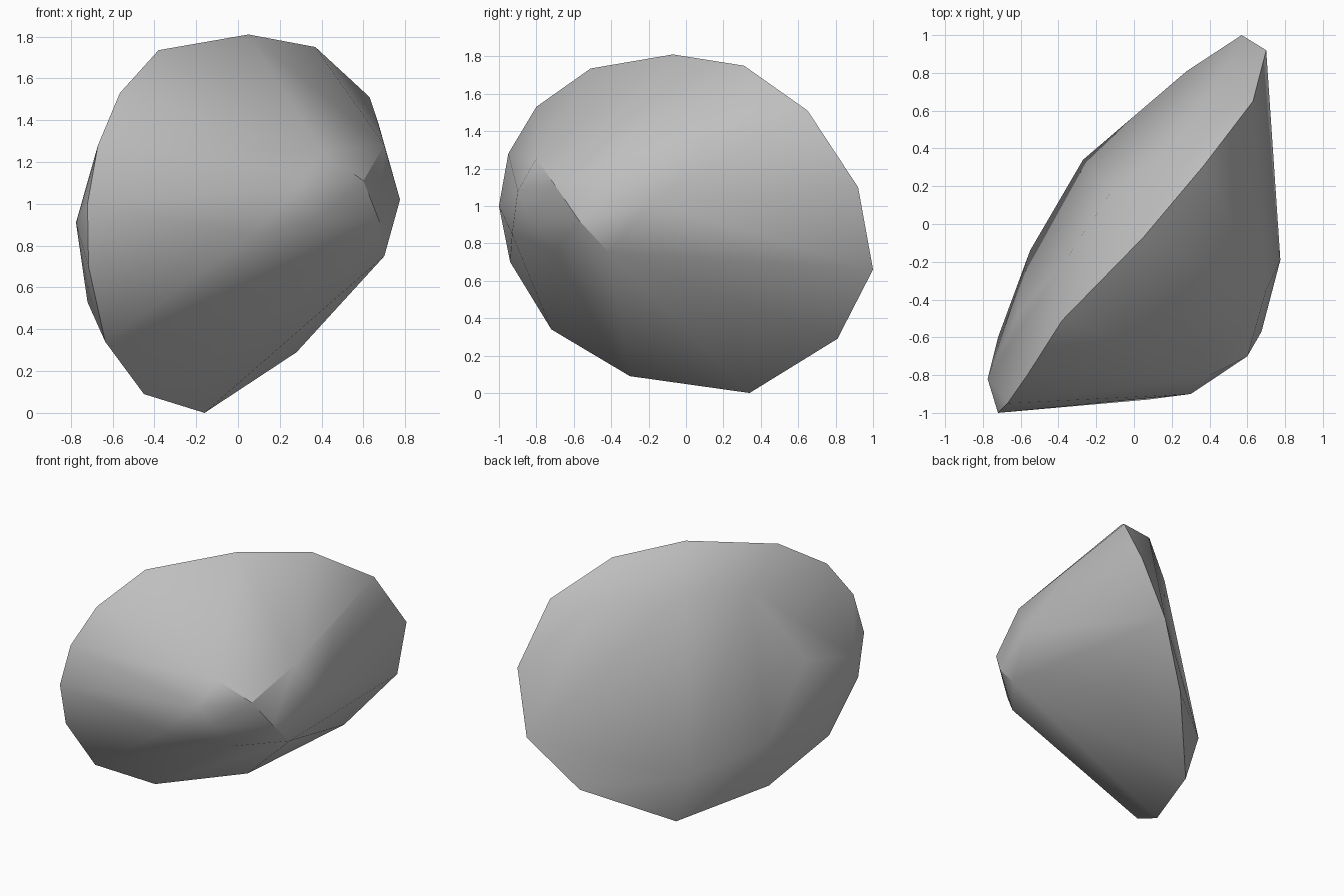
import bpy
import bmesh
import math

# Rim loop: the widest outline of the boulder, leaning across the diagonal
rim = [
    (-0.38, -0.51, 1.735), (0.05, -0.07, 1.81), (0.37, 0.31, 1.75),
    (0.63, 0.65, 1.51), (0.70, 0.92, 1.10), (0.57, 1.0, 0.66),
    (0.28, 0.81, 0.29), (-0.16, 0.34, 0.0), (-0.45, -0.30, 0.09),
    (-0.635, -0.72, 0.34), (-0.715, -0.94, 0.70), (-0.72, -1.0, 1.0),
    (-0.67, -0.95, 1.28), (-0.565, -0.80, 1.53),
]

# Shallow back face corners
back = [
    (-0.775, -0.82, 0.91), (-0.72, -0.60, 0.53), (-0.55, -0.14, 0.49),
    (-0.27, 0.34, 0.35), (-0.62, -0.48, 0.97), (-0.37, -0.20, 1.525),
    (-0.12, 0.17, 1.57), (0.33, 0.55, 1.56),
]

# Deep front bulge corners
bulge = [
    (0.40, -0.80, 1.255), (0.30, -0.90, 1.08), (0.385, -0.84, 0.935),
    (0.60, -0.70, 1.11), (0.675, -0.57, 0.92), (0.70, -0.41, 0.75),
    (0.775, -0.19, 1.02), (0.70, -0.35, 1.28), (0.67, 0.17, 1.39),
    (0.45, -0.71, 0.76), (0.07, -0.93, 0.85),
]

# Wrap the corners in one closed faceted skin
bm = bmesh.new()
for p in rim + back + bulge:
    bm.verts.new(p)
bmesh.ops.convex_hull(bm, input=bm.verts[:])
loose = [v for v in bm.verts if not v.link_faces]
bmesh.ops.delete(bm, geom=loose, context='VERTS')
bmesh.ops.recalc_face_normals(bm, faces=bm.faces[:])

mesh = bpy.data.meshes.new("boulder")
bm.to_mesh(mesh)
bm.free()
boulder = bpy.data.objects.new("boulder", mesh)
bpy.context.collection.objects.link(boulder)

# Plain grey stone
stone = bpy.data.materials.new("grey_stone")
stone.diffuse_color = (0.52, 0.52, 0.52, 1.0)
mesh.materials.append(stone)

# Soft facets with a crisp rim
bpy.context.view_layer.objects.active = boulder
boulder.select_set(True)
bpy.ops.object.shade_smooth_by_angle(angle=math.radians(30))
